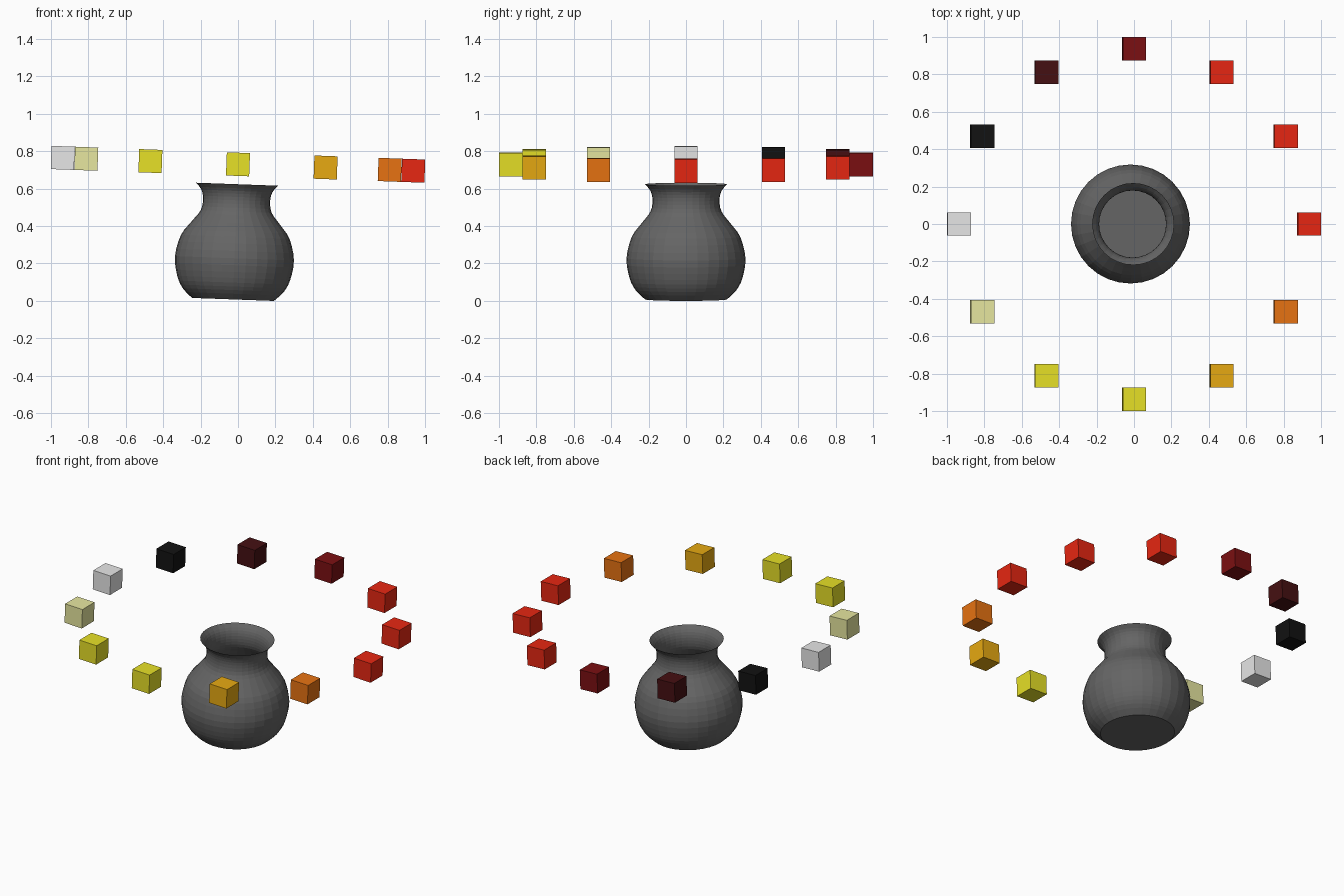
import bpy, bmesh, math
from mathutils import Matrix, Vector
from mathutils.geometry import interpolate_bezier

cube = bpy.data.objects.get("Cube")
if cube:
    bpy.data.objects.remove(cube, do_unlink=True)

TILT = Matrix.Rotation(math.radians(2.1), 4, 'Y')   # whole set leans to one side


def material(name, rgb):
    m = bpy.data.materials.new(name)
    m.use_nodes = True
    m.diffuse_color = (*rgb, 1)
    m.node_tree.nodes["Principled BSDF"].inputs["Base Color"].default_value = (*rgb, 1)
    return m


def finish(name, bm, mat, matrix):
    mesh = bpy.data.meshes.new(name)
    bm.to_mesh(mesh)
    bm.free()
    mesh.materials.append(mat)
    obj = bpy.data.objects.new(name, mesh)
    bpy.context.collection.objects.link(obj)
    obj.matrix_world = matrix
    return obj


# Colours
grey = material("pot grey", (0.13, 0.13, 0.13))
red = material("red", (0.8, 0.02, 0.006))
dark_red = material("dark red", (0.2, 0.005, 0.006))
maroon = material("maroon", (0.06, 0.005, 0.006))
black = material("black", (0.006, 0.006, 0.006))
silver = material("silver", (0.8, 0.8, 0.8))
khaki = material("khaki", (0.8, 0.8, 0.35))
yellow = material("yellow", (0.8, 0.75, 0.02))
amber = material("amber", (0.8, 0.4, 0.006))
orange = material("orange", (0.8, 0.17, 0.006))

# Pot: thin open wall, round belly, narrow neck and flared lip
KNOTS = [(0.219, 0), (0.27, 0.05), (0.302, 0.115), (0.318, 0.22), (0.29, 0.335),
         (0.235, 0.41), (0.19, 0.47), (0.179, 0.53), (0.19, 0.58), (0.219, 0.616)]
pts = [Vector((r, 0, z)) for r, z in KNOTS]
profile = [pts[0]]
for i in range(len(pts) - 1):
    a, b = pts[i], pts[i + 1]
    ta = (b - pts[max(i - 1, 0)]) / 6
    tb = (pts[min(i + 2, len(pts) - 1)] - a) / 6
    profile += interpolate_bezier(a, a + ta, b - tb, b, 4)[1:]

SIDES = 32
bm = bmesh.new()
rings = [[bm.verts.new(Matrix.Rotation(math.tau * k / SIDES, 3, 'Z') @ p)
          for k in range(SIDES)] for p in profile]
for low, high in zip(rings, rings[1:]):
    for k in range(SIDES):
        n = (k + 1) % SIDES
        bm.faces.new((low[k], low[n], high[n], high[k]))
bm.faces.new(rings[0][::-1])
finish("pot", bm, grey, Matrix.Translation((-0.027, 0, 0.008)) @ TILT)

# Ring of twelve floating blocks, starting at the model's left
for i, mat in enumerate([red, red, red, dark_red, maroon, black,
                         silver, khaki, yellow, yellow, amber, orange]):
    spot = TILT @ (Matrix.Rotation(math.radians(30 * i), 3, 'Z') @ Vector((0.937, 0, 0)))
    bm = bmesh.new()
    bmesh.ops.create_cube(bm, size=0.124)
    finish(f"block_{i + 1}", bm, mat, Matrix.Translation(spot + Vector((0, 0, 0.73))) @ TILT)
